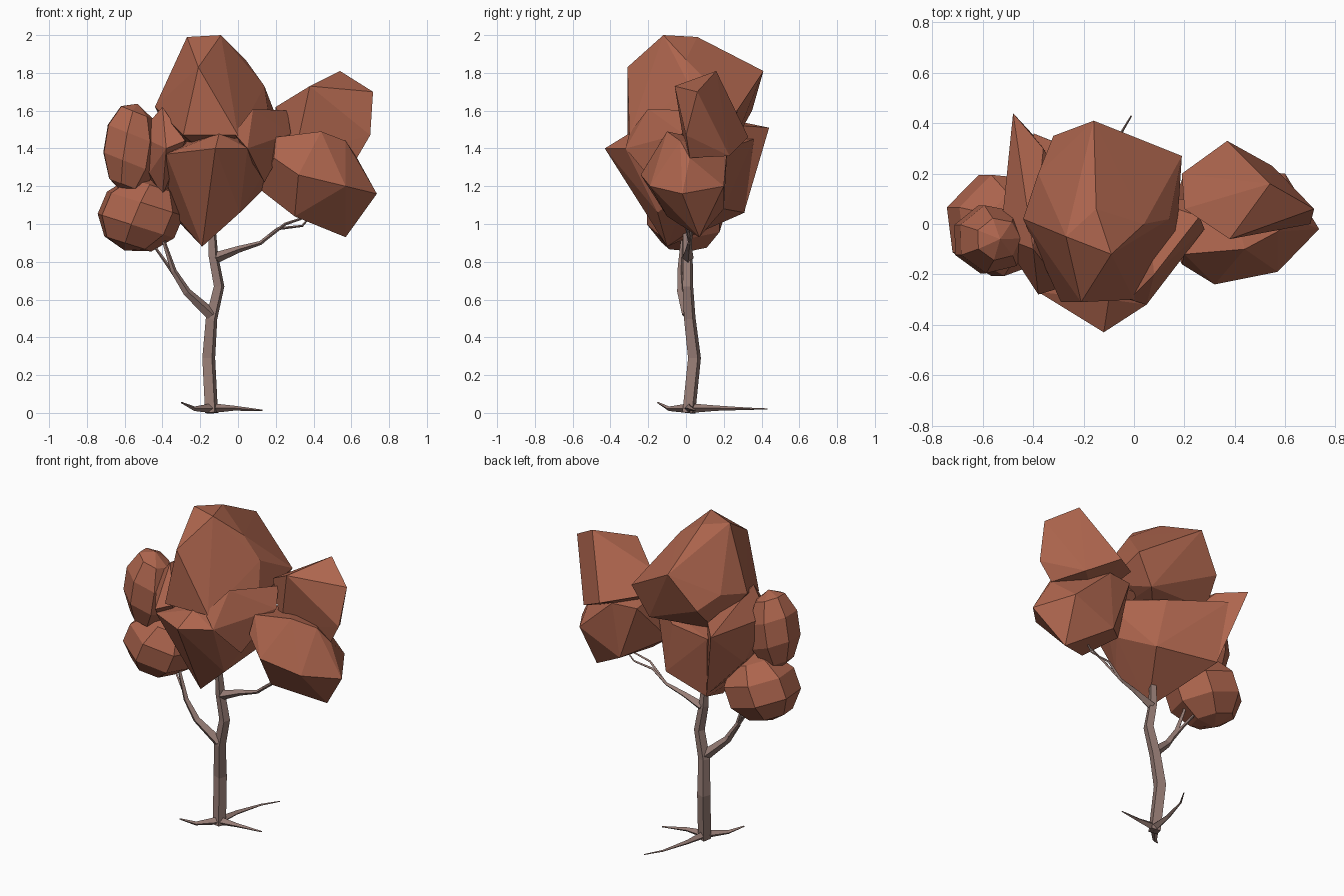
import bpy, bmesh
from mathutils import Matrix


def material(name, rgb):
    m = bpy.data.materials.new(name)
    m.diffuse_color = (*rgb, 1)
    return m


LEAF = material("russet_leaf", (0.42, 0.13, 0.075))
BARK = material("bark", (0.31, 0.205, 0.18))


def add_mesh(name, bm, mat):
    bmesh.ops.recalc_face_normals(bm, faces=bm.faces)
    me = bpy.data.meshes.new(name)
    bm.to_mesh(me)
    bm.free()
    me.materials.append(mat)
    ob = bpy.data.objects.new(name, me)
    bpy.context.collection.objects.link(ob)
    return ob


def faceted_clump(name, corners):
    """Faceted leaf clump: hull stretched over a few corner points."""
    bm = bmesh.new()
    for c in corners:
        bm.verts.new(c)
    bmesh.ops.convex_hull(bm, input=bm.verts)
    loose = [v for v in bm.verts if not v.link_faces]
    bmesh.ops.delete(bm, geom=loose, context='VERTS')
    add_mesh(name, bm, LEAF)


def round_clump(name, centre, radii, tilt):
    """Rounder leaf clump from a coarse sphere."""
    bm = bmesh.new()
    bmesh.ops.create_uvsphere(bm, u_segments=7, v_segments=5, radius=1.04)
    mat = (Matrix.Translation(centre) @ Matrix.Diagonal((*radii, 1))
           @ Matrix.Rotation(tilt, 4, 'Y') @ Matrix.Rotation(tilt, 4, 'Z'))
    bmesh.ops.transform(bm, matrix=mat, verts=bm.verts)
    add_mesh(name, bm, LEAF)


def limb(name, points):
    """Tapered square-section limb through (x, y, z, radius) points."""
    cu = bpy.data.curves.new(name, 'CURVE')
    cu.dimensions = '3D'
    cu.bevel_depth = 1
    cu.bevel_resolution = 0
    cu.use_fill_caps = True
    sp = cu.splines.new('POLY')
    sp.use_smooth = False
    sp.points.add(len(points) - 1)
    for p, (x, y, z, r) in zip(sp.points, points):
        p.co = (x, y, z, 1)
        p.radius = r
    tmp = bpy.data.objects.new(name + "_path", cu)
    bpy.context.collection.objects.link(tmp)
    bpy.context.view_layer.update()
    ev = tmp.evaluated_get(bpy.context.evaluated_depsgraph_get())
    bm = bmesh.new()
    bm.from_mesh(ev.to_mesh())
    ev.to_mesh_clear()
    bpy.data.objects.remove(tmp)
    add_mesh(name, bm, BARK)


# Trunk
limb("trunk", [(-.14, .015, 0, .038), (-.155, .045, .29, .038), (-.14, .02, .5, .034),
               (-.1, .01, .67, .031), (-.13, .01, .83, .028), (-.14, 0, 1.05, .017)])

# Branches
limb("right_branch", [(-.12, .01, .82, .03), (.0, .015, .865, .018), (.12, .02, .9, .011),
                      (.21, .03, .975, .008), (.34, .03, .99, .006), (.4, .04, 1.06, .004)])
limb("right_twig", [(.12, .02, .9, .009), (.25, .0, 1.0, .008), (.4, .02, 1.05, .005)])
limb("left_branch", [(-.14, .01, .52, .032), (-.27, -.025, .64, .022), (-.34, -.03, .75, .016),
                     (-.39, -.02, .9, .01), (-.4, -.02, 1.02, .006)])
limb("left_twig", [(-.27, -.025, .64, .015), (-.37, -.01, .78, .009), (-.47, .02, .92, .006)])

# Roots
limb("back_root", [(-.14, .015, .025, .026), (-.12, .16, .025, .014),
                   (-.07, .33, .022, .006), (-.01, .43, .021, .003)])
limb("right_root", [(-.14, .015, .025, .026), (-.02, .02, .025, .013), (.13, .05, .013, .004)])
limb("left_root", [(-.14, .015, .025, .026), (-.23, -.09, .022, .012), (-.3, -.15, .055, .004)])

# Top crown
faceted_clump("top_crown", [
    (-.27, -.05, 1.99), (-.09, -.12, 2.0), (-.15, .06, 1.99), (-.16, .41, 1.81), (.04, .0, 1.87),
    (.19, .27, 1.6), (.14, .02, 1.73), (-.21, -.31, 1.83), (-.44, .02, 1.62), (-.38, .2, 1.66),
    (-.32, .35, 1.6), (-.29, -.31, 1.47), (0, -.3, 1.47), (.17, -.04, 1.53), (-.35, .22, 1.45),
    (.08, .25, 1.42), (-.15, 0, 1.35)])

# Middle mass with its side lobes
faceted_clump("middle_clump", [
    (-.12, -.43, 1.4), (-.19, -.1, .88), (-.38, -.27, 1.37), (.05, -.32, 1.4), (0, .2, 1.08),
    (.01, -.15, 1.06), (.13, 0, 1.18), (.22, -.02, 1.4), (-.37, -.08, 1.2), (-.31, .0, 1.02),
    (-.36, .31, 1.06), (-.06, .22, 1.4), (-.4, .36, 1.45), (-.1, -.3, 1.48)])
faceted_clump("middle_left_lobe", [
    (-.53, -.05, 1.47), (-.4, -.1, 1.62), (-.38, -.28, 1.4), (-.48, .44, 1.51), (-.36, .31, 1.07),
    (-.5, .14, 1.25), (-.36, .3, 1.52), (-.25, .1, 1.4), (-.28, -.25, 1.44), (-.47, -.12, 1.27),
    (-.4, -.1, 1.15)])
faceted_clump("middle_right_lobe", [
    (.26, .03, 1.6), (.08, -.2, 1.61), (.28, -.02, 1.48), (.05, -.32, 1.4), (-.02, -.3, 1.48),
    (.14, -.17, 1.22), (.05, .1, 1.45), (.2, .1, 1.45)])

# Left clumps
round_clump("upper_left_clump", (-.57, -.06, 1.4), (.15, .14, .235), .25)
round_clump("lower_left_clump", (-.52, .0, 1.05), (.225, .21, .195), .35)

# Right clumps
faceted_clump("upper_right_clump", [
    (.54, .16, 1.81), (.715, .06, 1.7), (.38, -.06, 1.73), (.7, 0, 1.47), (.63, .02, 1.35),
    (.37, .33, 1.46), (.55, .23, 1.36), (.2, .06, 1.62), (.19, .2, 1.5), (.3, 0, 1.36)])
faceted_clump("lower_right_clump", [
    (.2, -.12, 1.46), (.44, -.1, 1.49), (.57, -.03, 1.44), (.735, -.02, 1.16), (.57, .07, .93),
    (.3, -.1, 1.04), (.12, 0, 1.18), (.32, -.24, 1.26), (.57, -.19, 1.2), (.6, .2, 1.2),
    (.32, .2, 1.08), (.2, .2, 1.42), (.36, .22, 1.42), (.19, -.16, 1.35), (.63, .02, 1.35)])
